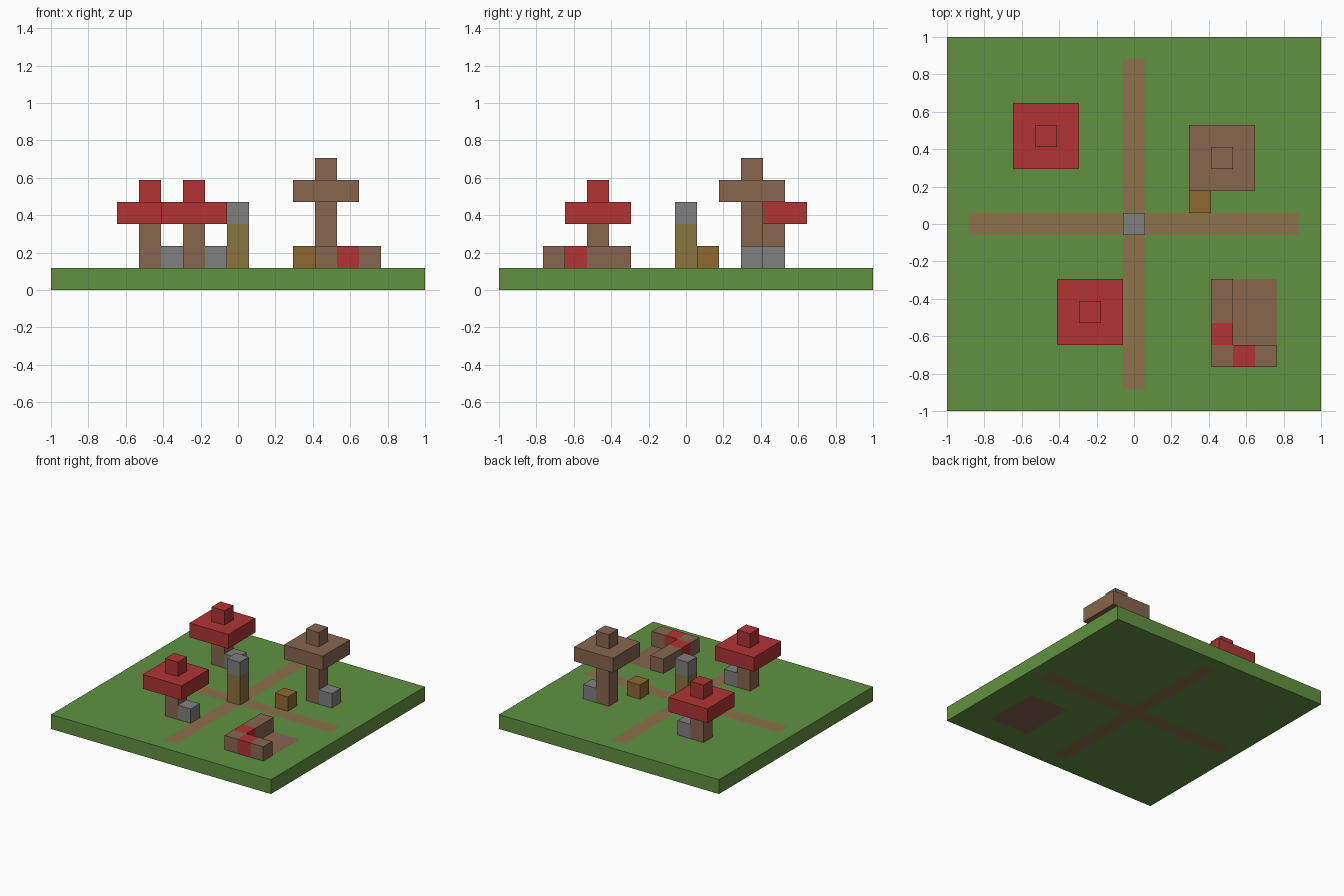
import bpy, bmesh

cube = bpy.data.objects.get("Cube")
if cube:
    bpy.data.objects.remove(cube, do_unlink=True)

N = 17            # cells along each side of the ground
U = 2 / N         # size of one cell


def material(name, rgb):
    lin = [((c / 255 + 0.055) / 1.055) ** 2.4 for c in rgb]
    m = bpy.data.materials.new(name)
    m.use_nodes = True
    m.diffuse_color = (*lin, 1)
    m.node_tree.nodes["Principled BSDF"].inputs["Base Color"].default_value = (*lin, 1)
    return m


grass = material("grass green", (98, 145, 66))
path = material("path tan", (140, 114, 74))
wood = material("wood brown", (135, 102, 79))
red = material("leaf red", (177, 52, 53))
stone = material("stone gray", (128, 128, 128))
post = material("post olive", (138, 117, 65))
amber = material("chest amber", (143, 105, 48))


def finish(name, bm, mats):
    bmesh.ops.recalc_face_normals(bm, faces=bm.faces)
    me = bpy.data.meshes.new(name)
    bm.to_mesh(me)
    bm.free()
    for m in mats:
        me.materials.append(m)
    ob = bpy.data.objects.new(name, me)
    bpy.context.collection.objects.link(ob)
    return ob


def block(name, mat, x, y, z, size=(1, 1, 1)):
    """Box centred on cell x, y with its base at layer z, all in cells."""
    bm = bmesh.new()
    bmesh.ops.create_cube(bm, size=U)
    bmesh.ops.scale(bm, vec=size, verts=bm.verts)
    bmesh.ops.translate(bm, vec=(x * U, y * U, (z + size[2] / 2) * U), verts=bm.verts)
    return finish(name, bm, [mat])


# Ground slab with crossing paths and a bare dirt patch
bm = bmesh.new()
bmesh.ops.create_grid(bm, x_segments=N, y_segments=N, size=1)
ext = bmesh.ops.extrude_face_region(bm, geom=bm.faces[:], use_keep_orig=True)
top = [v for v in ext["geom"] if isinstance(v, bmesh.types.BMVert)]
bmesh.ops.translate(bm, vec=(0, 0, U), verts=top)
bm.normal_update()
for f in bm.faces:
    if abs(f.normal.z) < 0.5:
        continue
    c = f.calc_center_median() / U
    x, y = round(c.x), round(c.y)
    if (x == 0 and abs(y) <= 7) or (y == 0 and abs(x) <= 7):
        f.material_index = 1
    elif 4 <= x <= 6 and -6 <= y <= -3:
        f.material_index = 2
finish("ground", bm, [grass, path, wood])


# Trees, each with a stone at its foot
def tree(name, x, y, height, leaf):
    block(name + "_trunk", wood, x, y, 1, (1, 1, height))
    block(name + "_canopy", leaf, x, y, 1 + height, (3, 3, 1))
    block(name + "_tip", leaf, x, y, 2 + height)
    block(name + "_stone", stone, x + 1, y, 1)


tree("back_left_tree", -4, 4, 2, red)
tree("front_left_tree", -2, -4, 2, red)
tree("right_tree", 4, 3, 3, wood)

# Lamp post at the crossing and a chest beside the path
block("lamp_post", post, 0, 0, 1, (1, 1, 2))
block("lamp_head", stone, 0, 0, 3)
block("chest", amber, 3, 1, 1)

# Low corner wall with red blocks
block("wall_corner", wood, 4, -6, 1)
block("wall_front_red", red, 5, -6, 1)
block("wall_front_end", wood, 6, -6, 1)
block("wall_side_red", red, 4, -5, 1)
block("wall_side_end", wood, 4, -3.5, 1, (1, 2, 1))
